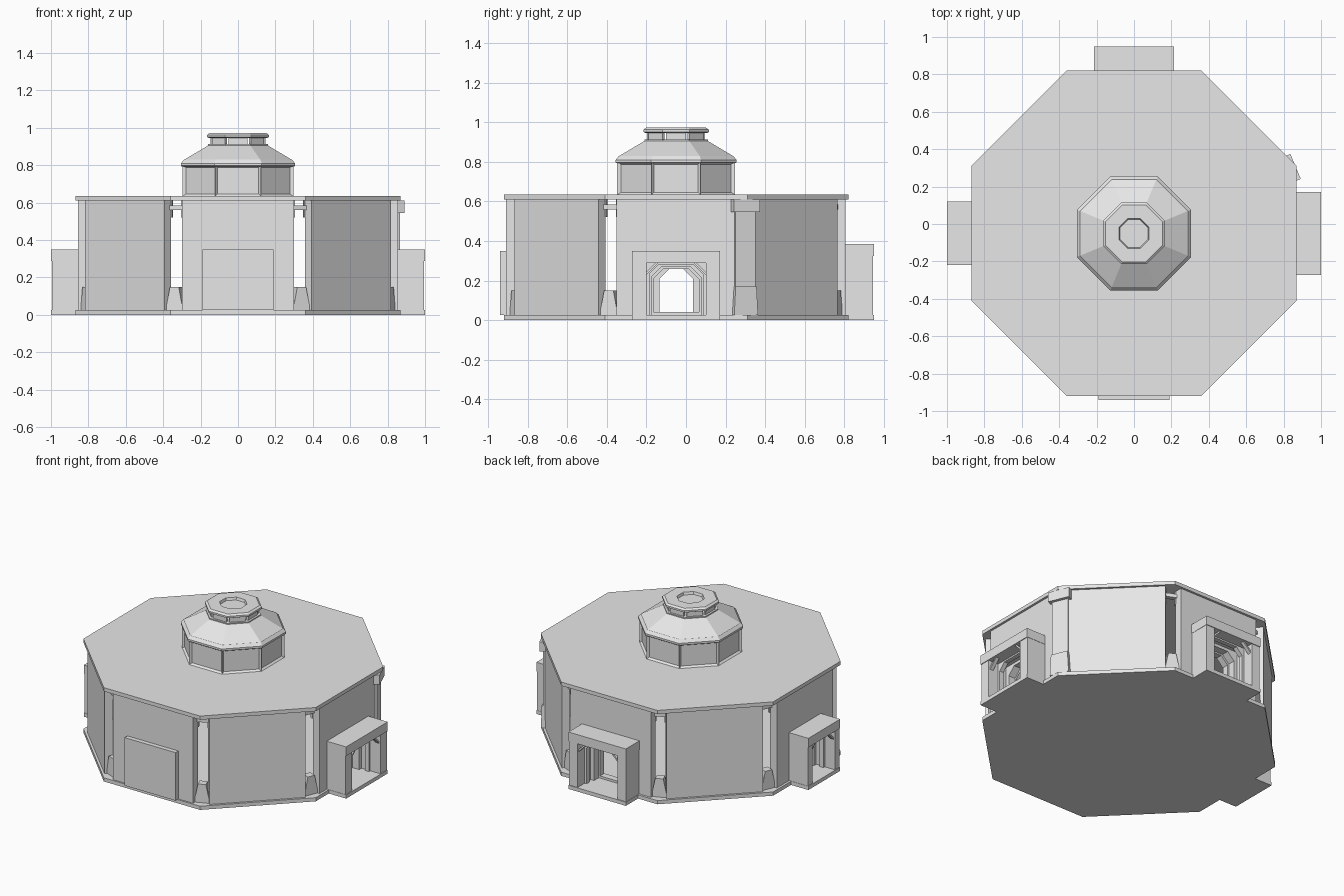
import bpy
import bmesh
from math import cos, sin, pi, radians
from mathutils import Vector

old = bpy.data.objects.get("Cube")
if old:
    bpy.data.objects.remove(old)

CENTRE_Y = -0.05
FLOOR = 0.025
ROOF = 0.61

grey = bpy.data.materials.new("plain_grey")
grey.use_nodes = True
grey.diffuse_color = (0.8, 0.8, 0.8, 1)
grey.node_tree.nodes["Principled BSDF"].inputs["Base Color"].default_value = (0.8, 0.8, 0.8, 1)


def finish(name, bm):
    bmesh.ops.recalc_face_normals(bm, faces=bm.faces)
    mesh = bpy.data.meshes.new(name)
    bm.to_mesh(mesh)
    bm.free()
    mesh.materials.append(grey)
    obj = bpy.data.objects.new(name, mesh)
    obj.location.y = CENTRE_Y
    bpy.context.collection.objects.link(obj)
    return obj


def octagon(name, rings, panel_inset=0):
    """Stack of octagon rings (apothem, height), closed at both ends."""
    bm = bmesh.new()
    loops = []
    for apothem, z in rings:
        r = apothem / cos(pi / 8)
        loops.append([bm.verts.new((r * cos(pi / 8 + k * pi / 4), r * sin(pi / 8 + k * pi / 4), z))
                      for k in range(8)])
    sides = []
    for a, b in zip(loops, loops[1:]):
        for k in range(8):
            n = (k + 1) % 8
            sides.append(bm.faces.new((a[k], a[n], b[n], b[k])))
    bm.faces.new(loops[0])
    bm.faces.new(loops[-1])
    bmesh.ops.recalc_face_normals(bm, faces=bm.faces)
    if panel_inset:
        bmesh.ops.inset_individual(bm, faces=sides, thickness=panel_inset, depth=-0.015)
    return finish(name, bm)


def slab(name, angle, near, far, outline):
    """Extrude a (sideways, height) outline outwards between two distances."""
    a = radians(angle)
    out = Vector((cos(a), sin(a), 0))
    side = Vector((-sin(a), cos(a), 0))
    bm = bmesh.new()
    verts = [bm.verts.new(out * near + side * u + Vector((0, 0, z))) for u, z in outline]
    face = bm.faces.new(verts)
    moved = bmesh.ops.extrude_face_region(bm, geom=[face])["geom"]
    bmesh.ops.translate(bm, vec=out * (far - near),
                        verts=[v for v in moved if isinstance(v, bmesh.types.BMVert)])
    # the starting face is kept as the inner cap
    if not face.is_valid:
        bm.faces.new(verts)
    return finish(name, bm)


def block(name, angle, near, far, u0, u1, z0, z1, taper=0):
    return slab(name, angle, near, far,
                [(u0, z0), (u1, z0), (u1 - taper, z1), (u0 + taper, z1)])


def arch(name, angle, near, far, half, top, gap, gap_top, cut):
    """Rectangle with a doorway whose upper corners are cut off."""
    return slab(name, angle, near, far, [
        (-half, FLOOR), (-half, top), (half, top), (half, FLOOR),
        (gap, FLOOR), (gap, gap_top - cut), (gap - cut, gap_top),
        (cut - gap, gap_top), (-gap, gap_top - cut), (-gap, FLOOR)])


# Floor and roof
octagon("floor_slab", [(0.87, 0), (0.87, FLOOR)])
octagon("roof_slab", [(0.87, ROOF), (0.87, 0.635)])

# Closed walls on the diagonals and at the front
for angle in (45, 135, 225, 315):
    block("diagonal_wall", angle, 0.805, 0.855, -0.3, 0.3, FLOOR, ROOF)
block("front_wall", 270, 0.805, 0.86, -0.3, 0.3, FLOOR, ROOF)
block("front_door_panel", 270, 0.85, 0.89, -0.19, 0.19, FLOOR, 0.35)

# Open porches: angle, half width, height, half opening
for side, angle, half, top, gap in (("left", 0, 0.222, 0.35, 0.15),
                                    ("right", 180, 0.17, 0.35, 0.12),
                                    ("back", 90, 0.215, 0.385, 0.15)):
    beam = top - 0.062
    arch(side + "_wall", angle, 0.805, 0.855, 0.3, ROOF, gap - 0.025, beam - 0.02, 0.05)
    arch(side + "_inner_frame", angle, 0.76, 0.805, gap + 0.02, top - 0.03,
         gap - 0.035, beam - 0.03, 0.05)
    arch(side + "_middle_frame", angle, 0.89, 0.92, gap, beam, gap - 0.015, beam - 0.01, 0.045)
    block(side + "_threshold", angle, 0.76, 0.805, -gap, gap, FLOOR, 0.04)
    block(side + "_porch_floor", angle, 0.85, 1.0, -half, half, 0, FLOOR)
    block(side + "_lintel", angle, 0.85, 1.0, -half, half, beam, top)
    for s in (-1, 1):
        block(side + "_post", angle, 0.85, 0.995, *sorted((s * gap, s * (half - 0.002))), FLOOR, beam)
        slab(side + "_brace", angle, 0.96, 0.985,
             [(s * gap, beam - 0.06), (s * gap, beam - 0.045),
              (s * (gap - 0.045), beam), (s * (gap - 0.06), beam)])

# Corner column beside the left porch
block("column_shaft", 22.5, 0.82, 0.915, -0.055, 0.055, FLOOR, ROOF)
block("column_head", 22.5, 0.82, 0.935, -0.072, 0.072, 0.545, ROOF)
block("column_foot", 22.5, 0.82, 0.925, -0.065, 0.065, FLOOR, 0.17, 0.008)

# Foot and head brackets left in the open corners
for k in range(1, 8):
    angle = 22.5 + 45 * k
    block("corner_foot", angle, 0.84, 0.89, -0.05, 0.05, FLOOR, 0.15, 0.025)
    block("corner_bar", angle, 0.84, 0.87, -0.05, 0.05, 0.56, 0.585)
    for s in (-1, 1):
        block("corner_hook", angle, 0.84, 0.86, s * 0.035 - 0.008, s * 0.035 + 0.008, 0.52, ROOF)

# Lantern with recessed window panels
octagon("lantern_wall", [(0.298, 0.633), (0.298, 0.8)], 0.018)
octagon("lantern_eave", [(0.3, 0.793), (0.305, 0.797), (0.305, 0.81), (0.288, 0.83)])
octagon("lantern_roof", [(0.288, 0.829), (0.16, 0.905), (0.16, 0.912)])

# Small vent on top, with slots at the corners
for k in range(8):
    block("vent_panel", 45 * k, 0.133, 0.147, -0.05, 0.05, 0.905, 0.952)
octagon("vent_cap", [(0.155, 0.945), (0.165, 0.95), (0.165, 0.962), (0.152, 0.972),
                     (0.08, 0.972), (0.075, 0.955)])
